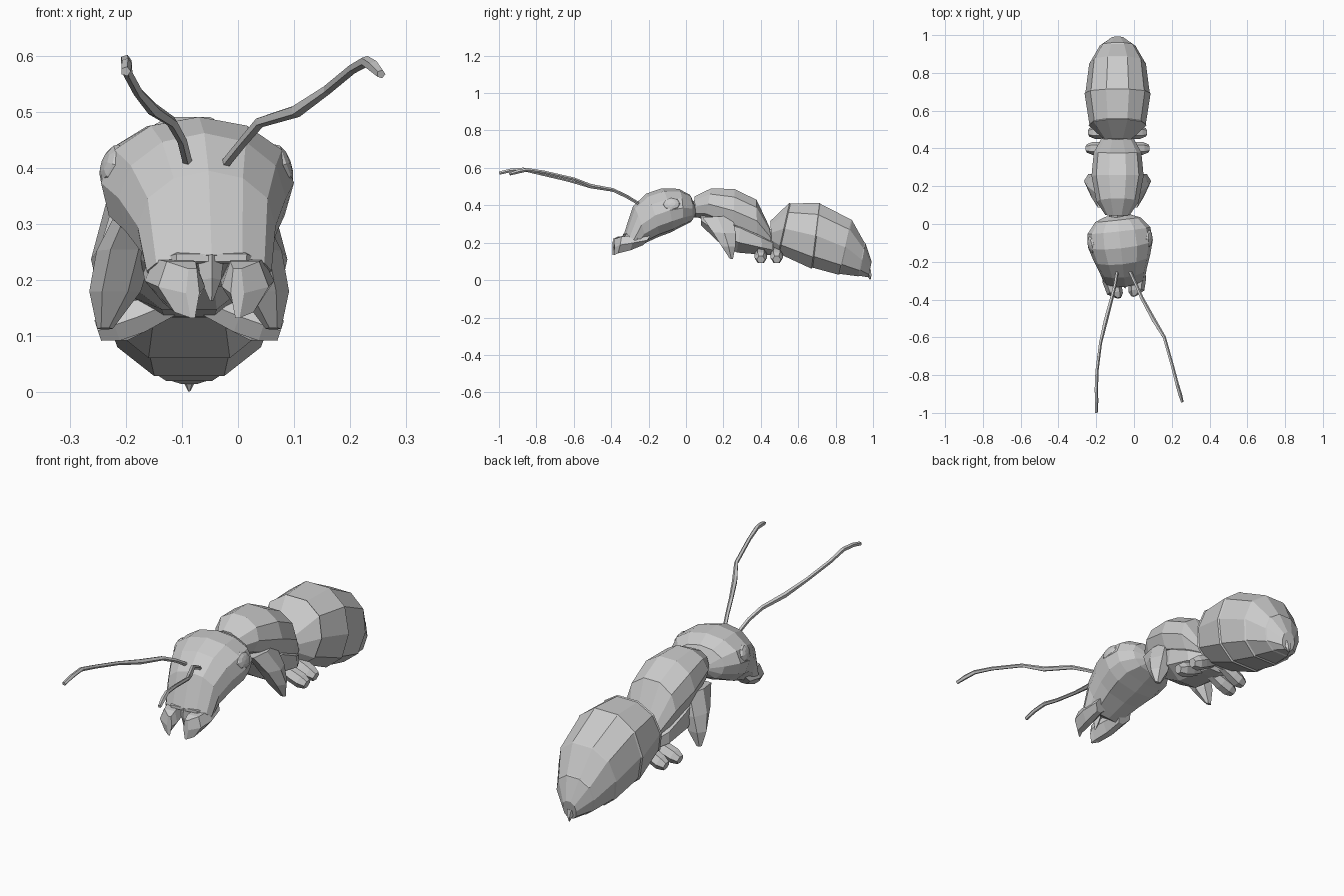
import bpy, bmesh, math
from mathutils import Vector, Matrix

if "Cube" in bpy.data.objects:
    bpy.data.objects.remove(bpy.data.objects["Cube"])

CX = -0.087                                   # body centre line
BODY = Matrix.Translation((CX, 0, 0))
HEAD = (Matrix.Translation((CX, 0.03, 0)) @ Matrix.Rotation(0.11, 4, 'Z')
        @ Matrix.Translation((0, -0.03, 0)))  # head is turned slightly


def add_object(name, bm, frame, mirror):
    bmesh.ops.recalc_face_normals(bm, faces=bm.faces)
    me = bpy.data.meshes.new(name)
    bm.to_mesh(me)
    bm.free()
    ob = bpy.data.objects.new(name, me)
    ob.matrix_world = frame
    bpy.context.collection.objects.link(ob)
    if mirror:
        ob.modifiers.new("Mirror", 'MIRROR')
    return ob


def skin(name, rings, frame=BODY, mirror=False):
    """Bridge equal rings of points and cap the ends."""
    bm = bmesh.new()
    loops = [[bm.verts.new(p) for p in ring] for ring in rings]
    n = len(loops[0])
    for a, b in zip(loops, loops[1:]):
        for i in range(n):
            j = (i + 1) % n
            bm.faces.new((a[i], a[j], b[j], b[i]))
    bm.faces.new(loops[0])
    bm.faces.new(loops[-1][::-1])
    return add_object(name, bm, frame, mirror)


def spow(v, p):
    return math.copysign(abs(v) ** p, v)


def loft(name, sections, n=10, power=1.0, low=None, phase=0.0, step=0.0, **kw):
    """Sections: top (y, z), bottom (y, z), half width, x offset.
    power / low: squareness of the upper and lower half of each section."""
    rings = []
    for k, s in enumerate(sections):
        yt, zt, yb, zb, hw = s[:5]
        x0 = s[5] if len(s) > 5 else 0
        mid = Vector((x0, (yt + yb) / 2, (zt + zb) / 2))
        half = Vector((0, (yt - yb) / 2, (zt - zb) / 2))
        inner = step and 0 < k < len(sections) - 1
        for f, dy in (((1, 0), (1 - step, 0.006)) if inner else ((1, 0),)):
            ring = []
            for i in range(n):
                t = 2 * math.pi * i / n + phase
                c, sn = math.cos(t), math.sin(t)
                px = low if low and c < -0.01 else power
                side = Vector((hw * spow(sn, px), 0, 0))
                if abs(sn) < 1e-6:
                    side = Vector((0, 0, 0))
                ring.append(mid + (side + half * spow(c, power)) * f
                            + Vector((0, dy, 0)))
            rings.append(ring)
    return skin(name, rings, **kw)


def tube(name, path, n=5, **kw):
    """Path stations: x, y, z, radius."""
    pts = [Vector(p[:3]) for p in path]
    rings = []
    for i, p in enumerate(pts):
        d = pts[min(i + 1, len(pts) - 1)] - pts[max(i - 1, 0)]
        q = d.to_track_quat('Z', 'Y')
        rings.append([p + q @ Vector((math.cos(a), math.sin(a), 0)) * path[i][3]
                      for a in (2 * math.pi * k / n for k in range(n))])
    return skin(name, rings, **kw)


# Head: round on top, wide cheeks below
loft("head", [(.045, .40, .045, .345, .065), (.02, .457, .025, .31, .12),
              (-.04, .488, -.03, .283, .167), (-.13, .491, -.08, .256, .173),
              (-.215, .462, -.15, .230, .150), (-.285, .395, -.22, .198, .124),
              (-.335, .245, -.25, .187, .112)], n=12, low=.65, frame=HEAD)
# Lip edge and small central flap
tube("lip", [(-.105, -.27, .228, .008), (-.06, -.325, .240, .011),
             (.06, -.325, .240, .011), (.105, -.27, .228, .008)], frame=HEAD)
tube("mouth_flap", [(0, -.315, .24, .024), (0, -.325, .20, .018),
                    (0, -.332, .163, .003)], n=4, frame=HEAD)
# Jaws: broad on top, narrow below
loft("jaws", [(-.20, .242, -.24, .185, .038, .072),
              (-.29, .242, -.31, .155, .048, .068),
              (-.355, .238, -.375, .138, .042, .057),
              (-.388, .225, -.392, .128, .012, .040)],
     n=6, phase=math.pi / 6, power=.7, low=1.6, frame=HEAD, mirror=True)

# Eyes: flattened domes set into the sides
bm = bmesh.new()
bmesh.ops.create_uvsphere(bm, u_segments=8, v_segments=6, radius=1)
m = (Matrix.Translation((.153, -.095, .406)) @ Matrix.Rotation(-.35, 4, 'Y')
     @ Matrix.Rotation(-.12, 4, 'Z') @ Matrix.Diagonal((.016, .046, .038, 1))
     @ Matrix.Rotation(math.pi / 2, 4, 'Y'))
bmesh.ops.transform(bm, matrix=m, verts=bm.verts)
add_object("eyes", bm, HEAD, True)

# Antennae, each with its own pose
W = Matrix()
tube("antenna_right", [(-.02, -.255, .41, .009), (.01, -.32, .447, .009),
                       (.04, -.39, .482, .010), (.105, -.51, .502, .012),
                       (.16, -.60, .54, .009), (.205, -.76, .577, .009),
                       (.228, -.85, .59, .010), (.243, -.90, .58, .011),
                       (.255, -.942, .567, .008)], frame=W)
tube("antenna_left", [(-.09, -.255, .41, .009), (-.10, -.32, .45, .009),
                      (-.118, -.39, .482, .010), (-.15, -.51, .503, .012),
                      (-.178, -.63, .535, .009), (-.197, -.78, .57, .009),
                      (-.20, -.87, .592, .010), (-.199, -.94, .586, .010),
                      (-.2, -.998, .572, .009)], frame=W)

# Thorax: upper shell over a deep lower body, with neck and waist
loft("thorax_shell", [(.045, .45, .05, .335, .065), (.136, .495, .10, .32, .112),
                      (.26, .492, .25, .25, .138), (.377, .435, .38, .20, .126),
                      (.447, .285, .46, .17, .085)],
     n=10, power=.95, phase=math.pi / 10)
loft("thorax_base", [(.08, .38, .08, .29, .06), (.19, .36, .17, .20, .112),
                     (.30, .34, .27, .14, .128), (.40, .27, .41, .13, .118),
                     (.465, .23, .465, .13, .08)], n=8, phase=math.pi / 8)
tube("neck", [(0, .0, .37, .04), (0, .10, .39, .05)], n=8)
tube("waist", [(0, .40, .21, .06), (0, .54, .22, .06)], n=8)

# Leg stubs: broad front lobes, then two pairs of short pegs
loft("front_leg_stubs", [(.075, .335, .26, .345, .03, .09),
                         (.135, .255, .275, .25, .05, .115),
                         (.185, .18, .27, .18, .046, .132),
                         (.232, .115, .252, .112, .014, .15)],
     n=6, phase=math.pi / 6, mirror=True)
for name, y, reach in (("middle_leg_stubs", .40, .163), ("rear_leg_stubs", .485, .15)):
    tube(name, [(.03, y, .16, .026), (.09, y, .135, .034),
                (reach - .03, y, .12, .034), (reach, y, .11, .022)],
         n=6, mirror=True)

# Abdomen with stepped segments and tip
loft("abdomen", [(.45, .318, .46, .187, .08), (.555, .420, .49, .13, .154),
                 (.715, .421, .67, .053, .175), (.885, .330, .815, .022, .150),
                 (.955, .205, .92, .016, .098), (.993, .10, .975, .013, .035)],
     n=10, power=.9, low=.75, phase=math.pi / 10, step=.03)
tube("abdomen_tip", [(0, .97, .05, .022), (0, .982, .022, .012),
                     (0, .985, .002, .002)], n=6)
